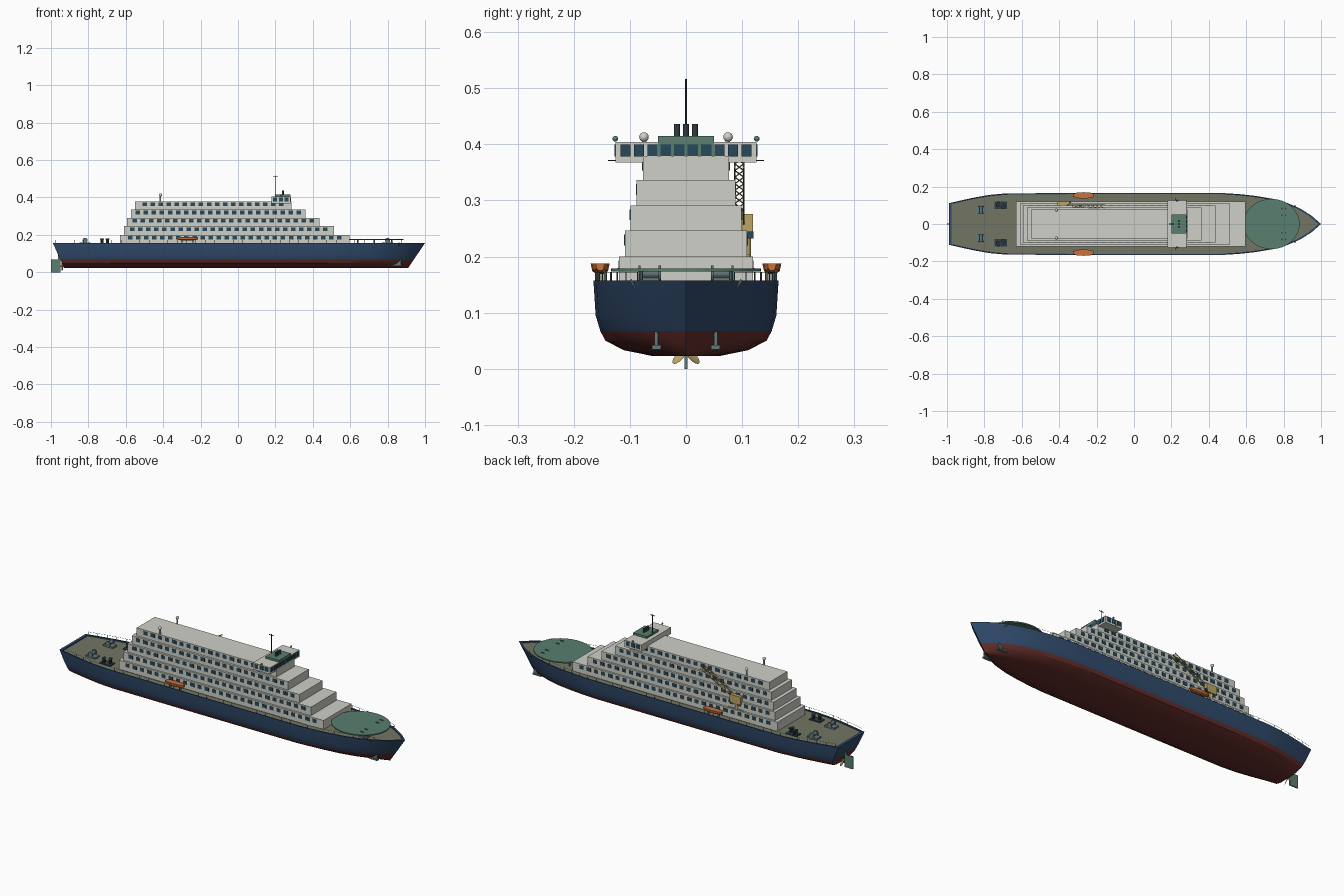
import bpy, bmesh, math
from mathutils import Vector, Matrix

if "Cube" in bpy.data.objects:
    bpy.data.objects.remove(bpy.data.objects["Cube"])

def mat(name, r, g, b):
    m = bpy.data.materials.new(name)
    m.diffuse_color = (r, g, b, 1)
    m.use_nodes = True
    m.node_tree.nodes["Principled BSDF"].inputs["Base Color"].default_value = m.diffuse_color
    return m

BLUE = mat("hull_blue", .03, .07, .15)
RED = mat("hull_red", .13, .028, .024)
OLIVE = mat("deck_olive", .17, .18, .125)
WHITE = mat("house_white", .62, .63, .57)
TEAL = mat("pad_green", .1, .21, .16)
GLASS = mat("glass", .02, .065, .1)
GREY = mat("steel", .12, .19, .2)
DARK = mat("dark_steel", .03, .045, .06)
ORANGE = mat("orange", .58, .17, .045)
TAN = mat("crane_tan", .5, .38, .13)

def finish(name, bm, *mats, smooth=False):
    bmesh.ops.recalc_face_normals(bm, faces=bm.faces)
    me = bpy.data.meshes.new(name)
    bm.to_mesh(me)
    bm.free()
    for m in mats:
        me.materials.append(m)
    ob = bpy.data.objects.new(name, me)
    bpy.context.collection.objects.link(ob)
    if smooth:
        bpy.ops.object.select_all(action='DESELECT')
        ob.select_set(True)
        bpy.context.view_layer.objects.active = ob
        bpy.ops.object.shade_smooth_by_angle(angle=math.radians(30))
    return ob

def add_box(bm, x0, x1, y0, y1, z0, z1):
    m = Matrix.Translation(((x0+x1)/2, (y0+y1)/2, (z0+z1)/2)) @ Matrix.Diagonal((x1-x0, y1-y0, z1-z0, 1))
    bmesh.ops.create_cube(bm, size=1, matrix=m)

def add_rod(bm, a, b, r, n=8, r2=None):
    a, b = Vector(a), Vector(b)
    m = Matrix.Translation((a+b)/2) @ (b-a).to_track_quat('Z', 'Y').to_matrix().to_4x4()
    bmesh.ops.create_cone(bm, cap_ends=True, segments=n, radius1=r, radius2=r if r2 is None else r2,
                          depth=(b-a).length, matrix=m)

def add_ball(bm, c, r):
    bmesh.ops.create_uvsphere(bm, u_segments=12, v_segments=8, radius=r, matrix=Matrix.Translation(c))

def boxes(name, m, *bs):
    bm = bmesh.new()
    for b in bs:
        add_box(bm, *b)
    return finish(name, bm, m)

# Hull: plan outline lofted through horizontal levels
plan = [(-.99, .111), (-.92, .127), (-.85, .142), (-.77, .156), (-.68, .164), (-.3, .165), (.1, .165), (.48, .165),
        (.56, .160), (.65, .150), (.74, .135), (.82, .112), (.89, .082), (.95, .044)]
def half(x):
    pts = plan + [(1.0, 0)]
    for (xa, wa), (xb, wb) in zip(pts, pts[1:]):
        if x <= xb:
            return wa + (wb-wa)*(x-xa)/(xb-xa)
    return 0

outline = plan + [(1.0, 0)] + [(x, -w) for x, w in reversed(plan)]
levels = [(.023, .37), (.033, .67), (.050, .87), (.067, .925), (.095, .976), (.157, 1)]
bm = bmesh.new()
rings = []
for z, f in levels:
    t = (z-.023)/.134
    xa, xb = -.93-.06*t, .91+.09*t
    rings.append([bm.verts.new((xa+(x+.99)/1.99*(xb-xa), y*f, z)) for x, y in outline])
for z in (.157, .151):
    rings.append([bm.verts.new((x*.985, y*.965, z)) for x, y in outline])
for k, (r0, r1) in enumerate(zip(rings, rings[1:])):
    for i in range(len(r0)):
        j = (i+1) % len(r0)
        bm.faces.new((r0[i], r0[j], r1[j], r1[i])).material_index = 1 if k < 3 else 0
bm.faces.new(rings[0]).material_index = 1
bm.faces.new(rings[-1]).material_index = 2
finish("hull", bm, BLUE, RED, OLIVE, smooth=True)

# Stepped accommodation tiers with window rows
tiers = [(-.63, .595, .119, .15, .200), (-.61, .512, .109, .2, .246), (-.593, .437, .099, .246, .291),
         (-.573, .362, .088, .291, .336), (-.552, .285, .077, .336, .379)]
win = bmesh.new()
for k, (x0, x1, w, z0, z1) in enumerate(tiers):
    boxes(f"tier_{k+1}", WHITE, (x0, x1, -w, w, z0, z1))
    n = int((x1-x0-.03)/.043)
    for i in range(n):
        xc = (x0+x1)/2 + (i-(n-1)/2)*.043
        for s in (-1, 1):
            add_box(win, xc-.012, xc+.012, s*w-.0015, s*w+.0015, z1-.026, z1-.007)
finish("tier_windows", win, GLASS)

# Bridge with wings, windows and top house
boxes("bridge", WHITE, (.178, .28, -.126, .126, .368, .404))
boxes("bridge_top_house", TEAL, (.20, .281, -.05, .05, .338, .415))
win = bmesh.new()
for i in range(10):
    y = (i-4.5)*.024
    add_box(win, .278, .283, y-.009, y+.009, .378, .400)
for i in range(3):
    for s in (-1, 1):
        add_box(win, .187+i*.031, .209+i*.031, s*.126-.0015, s*.126+.0015, .378, .400)
finish("bridge_windows", win, GLASS)

# Funnels, mast, wing lamps, domes
bm = bmesh.new()
for y in (-.016, 0, .016):
    add_rod(bm, (.24, y, .41), (.24, y, .436), .005, 12)
finish("funnels", bm, DARK)
bm = bmesh.new()
add_rod(bm, (.2, 0, .40), (.2, 0, .516), .0018)
add_rod(bm, (.186, 0, .511), (.214, 0, .511), .0018)
for s in (-1, 1):
    add_rod(bm, (.22, s*.12, .371), (.22, s*.139, .371), .001)
finish("mast", bm, DARK)
bm = bmesh.new()
for s in (-1, 1):
    add_ball(bm, (.23, s*.126, .410), .005)
finish("wing_lamps", bm, TEAL, smooth=True)
bm = bmesh.new()
for s in (-1, 1):
    add_rod(bm, (-.415, s*.074, .375), (-.415, s*.074, .406), .004)
    add_ball(bm, (-.415, s*.075, .413), .0085)
finish("radar_domes", bm, WHITE, smooth=True)

# Helicopter pad on stilts
bm = bmesh.new()
bmesh.ops.create_cone(bm, cap_ends=True, segments=48, radius1=1, radius2=1, depth=.006,
                      matrix=Matrix.Translation((.735, 0, .176)) @ Matrix.Diagonal((.15, .134, 1, 1)))
finish("landing_pad", bm, TEAL)
bm = bmesh.new()
for x in (.64, .73, .82):
    for s in (-1, 1):
        add_rod(bm, (x, s*.08, .15), (x, s*.08, .174), .003)
finish("pad_stilts", bm, GREY)

# Lifeboats and davits
for s, side in ((-1, "right"), (1, "left")):
    bm = bmesh.new()
    loops = []
    for x, f in ((-.325, .45), (-.305, .85), (-.27, 1), (-.235, .85), (-.215, .45)):
        loops.append([bm.verts.new((x, s*.153+y*f, .188+(z-.188)*(.4+.6*f)))
                      for y, z in ((-.017, .188), (-.014, .174), (-.007, .169), (.007, .169), (.014, .174), (.017, .188))])
    for a, b in zip(loops, loops[1:]):
        for i in range(6):
            bm.faces.new((a[i], a[(i+1) % 6], b[(i+1) % 6], b[i]))
    bm.faces.new(loops[0])
    bm.faces.new(loops[-1])
    finish(f"lifeboat_{side}", bm, ORANGE)
    bm = bmesh.new()
    for x in (-.3, -.24):
        for y in (.145, .157):
            add_rod(bm, (x, s*y, .15), (x, s*y, .174), .002)
    finish(f"davit_{side}", bm, TAN)

# Crane on the left side
boxes("crane_house", TAN, (-.408, -.345, .097, .119, .232, .276), (-.42, -.33, .07, .113, .199, .204))
boxes("crane_cab", GLASS, (-.35, -.338, .108, .12, .232, .245))
bm = bmesh.new()
add_rod(bm, (-.38, .108, .15), (-.38, .108, .234), .008, 12)
finish("crane_pedestal", bm, TAN)
bm = bmesh.new()
p, q, up = Vector((-.36, .095, .262)), Vector((-.16, .095, .368)), Vector((-.005, 0, .009))
n = 9
for y in (-.008, .008):
    o = Vector((0, y, 0))
    for u in (-up, up):
        add_rod(bm, p+o+u, q+o+u, .0018, 6)
    for i in range(n):
        a, b = p.lerp(q, i/n), p.lerp(q, (i+1)/n)
        d = up if i % 2 else -up
        add_rod(bm, a+o+d, b+o-d, .0012, 5)
        add_rod(bm, a+o+up, b-o+up, .0012, 5)
finish("crane_boom", bm, TAN)

# Deck winches and bollards
for x, y0, name in ((-.818, .075, "aft"), (.8, .065, "bow")):
    bm = bmesh.new()
    for s in (-1, 1):
        y = s*y0
        add_box(bm, x-.03, x+.03, y-.018, y+.018, .15, .159)
        add_rod(bm, (x, y-.018, .17), (x, y+.018, .17), .009, 14)
        for e in (-.018, .018):
            add_rod(bm, (x, y+e-.002, .17), (x, y+e+.002, .17), .014, 14)
    finish(f"{name}_winches", bm, GREY)
bm = bmesh.new()
for s in (-1, 1):
    for x, y in ((-.73, .10), (-.695, .10), (-.725, .113), (-.70, .088)):
        add_rod(bm, (x, s*y, .15), (x, s*y, .178), .006, 10)
        add_rod(bm, (x, s*y, .174), (x, s*y, .18), .009, 10)
    add_box(bm, -.745, -.68, s*.1-.02, s*.1+.02, .15, .156)
finish("bollards", bm, DARK)

# Deck rails
bm = bmesh.new()
for s in (-1, 1):
    pts = [Vector((x, s*half(x)*.975, .15)) for x in [-.975+i*.05 for i in range(38)]]
    for a, b in zip(pts, pts[1:]):
        add_rod(bm, a+Vector((0, 0, .022)), b+Vector((0, 0, .022)), .0007, 4)
    for a in pts:
        add_rod(bm, a, a+Vector((0, 0, .022)), .001, 4)
finish("deck_rails", bm, GREY)

# Anchors
bm = bmesh.new()
for s in (-1, 1):
    add_box(bm, .83, .872, s*.053-.003, s*.053+.003, .038, .066)
    add_box(bm, .825, .875, s*.053-.008, s*.053+.008, .034, .042)
    add_rod(bm, (.86, s*.077, .13), (.86, s*.1, .158), .003)
finish("anchors", bm, GREY)

# Rudder, shaft and propeller
boxes("rudder", TEAL, (-1.0, -.95, -.003, .003, 0, .068), (-.962, -.954, -.004, .004, .06, .1))
bm = bmesh.new()
add_rod(bm, (-.9, 0, .033), (-.948, 0, .033), .006, 12)
for k in range(4):
    m = (Matrix.Translation((-.94, 0, .033)) @ Matrix.Rotation(math.pi/4+k*math.pi/2, 4, 'X')
         @ Matrix.Translation((0, 0, .017)) @ Matrix.Rotation(.5, 4, 'Z') @ Matrix.Diagonal((.0015, .0075, .016, 1)))
    bmesh.ops.create_uvsphere(bm, u_segments=12, v_segments=8, radius=1, matrix=m)
finish("propeller", bm, TAN)
